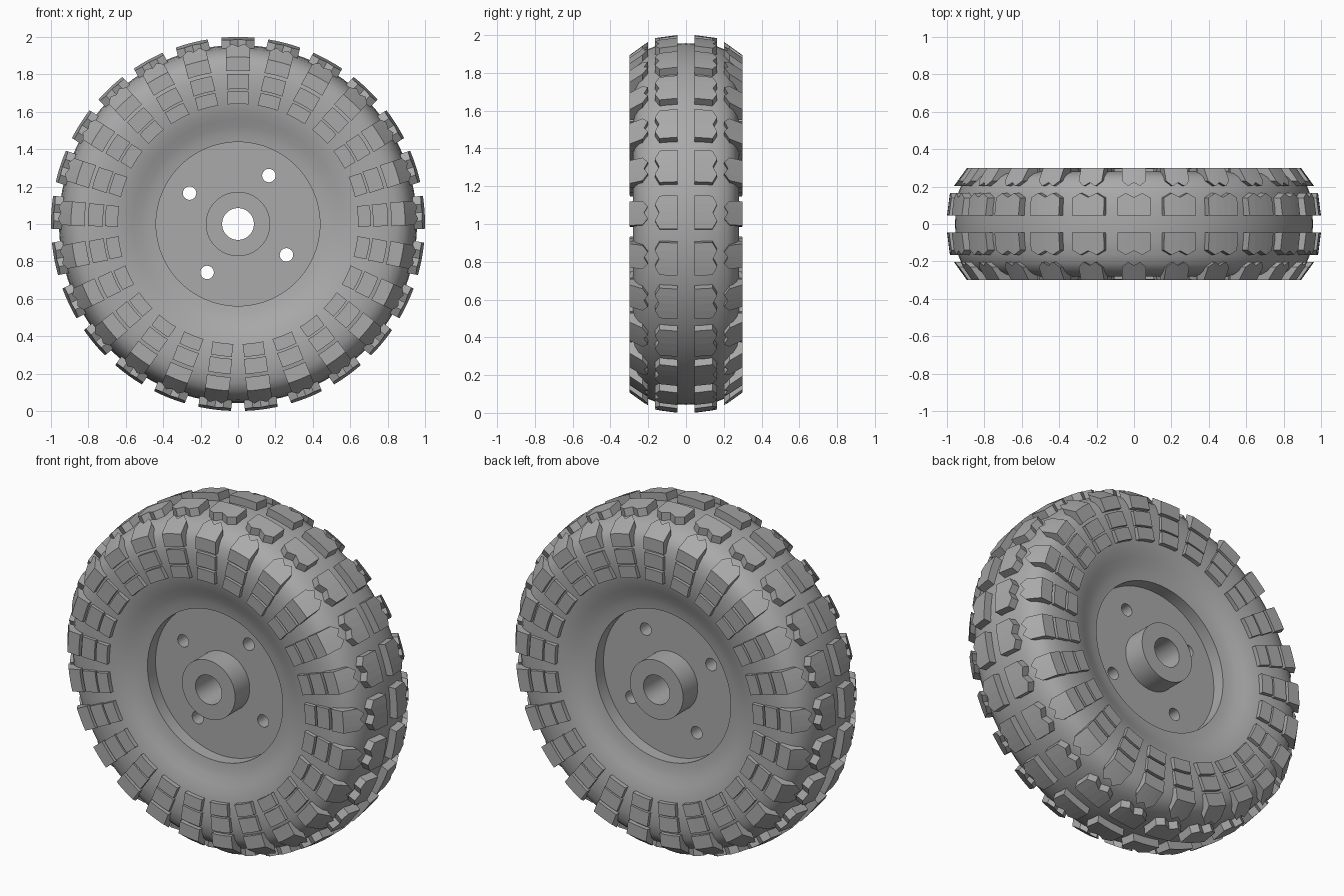
import bpy, bmesh, math

cube = bpy.data.objects.get("Cube")
if cube:
    bpy.data.objects.remove(cube)

LUGS = 25
CENTRE = 1.0

grey = bpy.data.materials.new("mid_grey")
grey.use_nodes = True
colour = (0.40, 0.40, 0.40, 1)
grey.diffuse_color = colour
grey.node_tree.nodes["Principled BSDF"].inputs["Base Color"].default_value = colour


def polar(r, y, a):
    return (r * math.sin(a), y, CENTRE + r * math.cos(a))


def finish(bm, name, smooth=False):
    bmesh.ops.recalc_face_normals(bm, faces=bm.faces)
    mesh = bpy.data.meshes.new(name)
    bm.to_mesh(mesh)
    bm.free()
    mesh.materials.append(grey)
    ob = bpy.data.objects.new(name, mesh)
    bpy.context.collection.objects.link(ob)
    if smooth:
        smooth_sharp(ob)
    return ob


def smooth_sharp(ob):
    bpy.ops.object.select_all(action='DESELECT')
    ob.select_set(True)
    bpy.context.view_layer.objects.active = ob
    bpy.ops.object.shade_smooth_by_angle(angle=math.radians(30))


def loft(bm, sections, closed):
    """Join closed sections in order; cap the ends unless the loop closes."""
    rings = [[bm.verts.new(p) for p in s] for s in sections]
    n = len(rings[0])
    pairs = list(zip(rings, rings[1:]))
    if closed:
        pairs.append((rings[-1], rings[0]))
    else:
        bm.faces.new(rings[0])
        bm.faces.new(rings[-1])
    for a, b in pairs:
        for i in range(n):
            k = (i + 1) % n
            bm.faces.new((a[i], a[k], b[k], b[i]))


def lathe(name, half, steps):
    """Spin a half profile, mirrored across y = 0, about the axle."""
    profile = half + [(r, -y) for r, y in reversed(half) if y > 0]
    bm = bmesh.new()
    loft(bm, [[polar(r, y, math.tau * i / steps) for r, y in profile]
              for i in range(steps)], True)
    return finish(bm, name, True)


def lug_row(name, half_width, section):
    """Ring of blocks on both sides; section(u) is the outline at width u."""
    bm = bmesh.new()
    for side in (-1, 1):
        for i in range(LUGS):
            mid = math.tau * i / LUGS
            loft(bm, [[polar(r, side * y, mid + u * half_width / r)
                       for r, y in section(u)]
                      for u in (-1, -0.5, 0, 0.5, 1)], False)
    return finish(bm, name)


# Tyre carcass with dished sidewalls
lathe("tyre_carcass", [
    (0.438, 0.0), (0.438, 0.212), (0.48, 0.218), (0.52, 0.23), (0.56, 0.246),
    (0.60, 0.261), (0.65, 0.273), (0.72, 0.28), (0.79, 0.281), (0.85, 0.27),
    (0.89, 0.25), (0.92, 0.215), (0.94, 0.165), (0.952, 0.09), (0.957, 0.0)], 100)

# Wheel disc with raised hub and through bore
wheel = lathe("wheel_disc", [
    (0.085, 0.272), (0.172, 0.272), (0.172, 0.137), (0.448, 0.137)], 80)

# Four bolt holes cut through the disc
bm = bmesh.new()
for k in range(4):
    x, _, z = polar(0.307, 0, math.radians(32.5 + 90 * k))
    loft(bm, [[(x + 0.036 * math.cos(math.tau * j / 24), y,
                z + 0.036 * math.sin(math.tau * j / 24)) for j in range(24)]
              for y in (-0.4, 0.4)], False)
cutter = finish(bm, "bolt_hole_cutter")
cutter.hide_render = True
cut = wheel.modifiers.new("bolt_holes", 'BOOLEAN')
cut.operation = 'DIFFERENCE'
cut.solver = 'EXACT'
cut.object = cutter
bpy.context.view_layer.objects.active = wheel
bpy.ops.object.modifier_apply(modifier=cut.name)
bpy.data.objects.remove(cutter)
smooth_sharp(wheel)


# Centre tread blocks with a zigzag outer edge
def tread(u):
    edge = {0: 0.143, 0.5: 0.165, 1: 0.14}[abs(u)]
    return [(1.0, 0.045), (1.0 - 0.13 * (edge - 0.045), edge),
            (0.925, edge), (0.925, 0.045)]


# Shoulder blocks wrapping from tread to sidewall, zigzag inner edge
def shoulder(u):
    edge = {0: 0.222, 0.5: 0.202, 1: 0.23}[abs(u)]
    return [(0.965 - 0.72 * (edge - 0.2), edge), (0.893, 0.3), (0.82, 0.3),
            (0.82, 0.26), (0.86, 0.24), (0.90, edge)]


# Flat pads on the sidewall
def pad(inner, outer):
    return lambda u: [(inner, 0.297), (outer, 0.3), (outer, 0.26), (inner, 0.255)]


lug_row("tread_blocks", 0.088, tread)
lug_row("shoulder_blocks", 0.064, shoulder)
lug_row("outer_sidewall_pads", 0.06, pad(0.722, 0.803))
lug_row("inner_sidewall_pads", 0.056, pad(0.642, 0.711))
